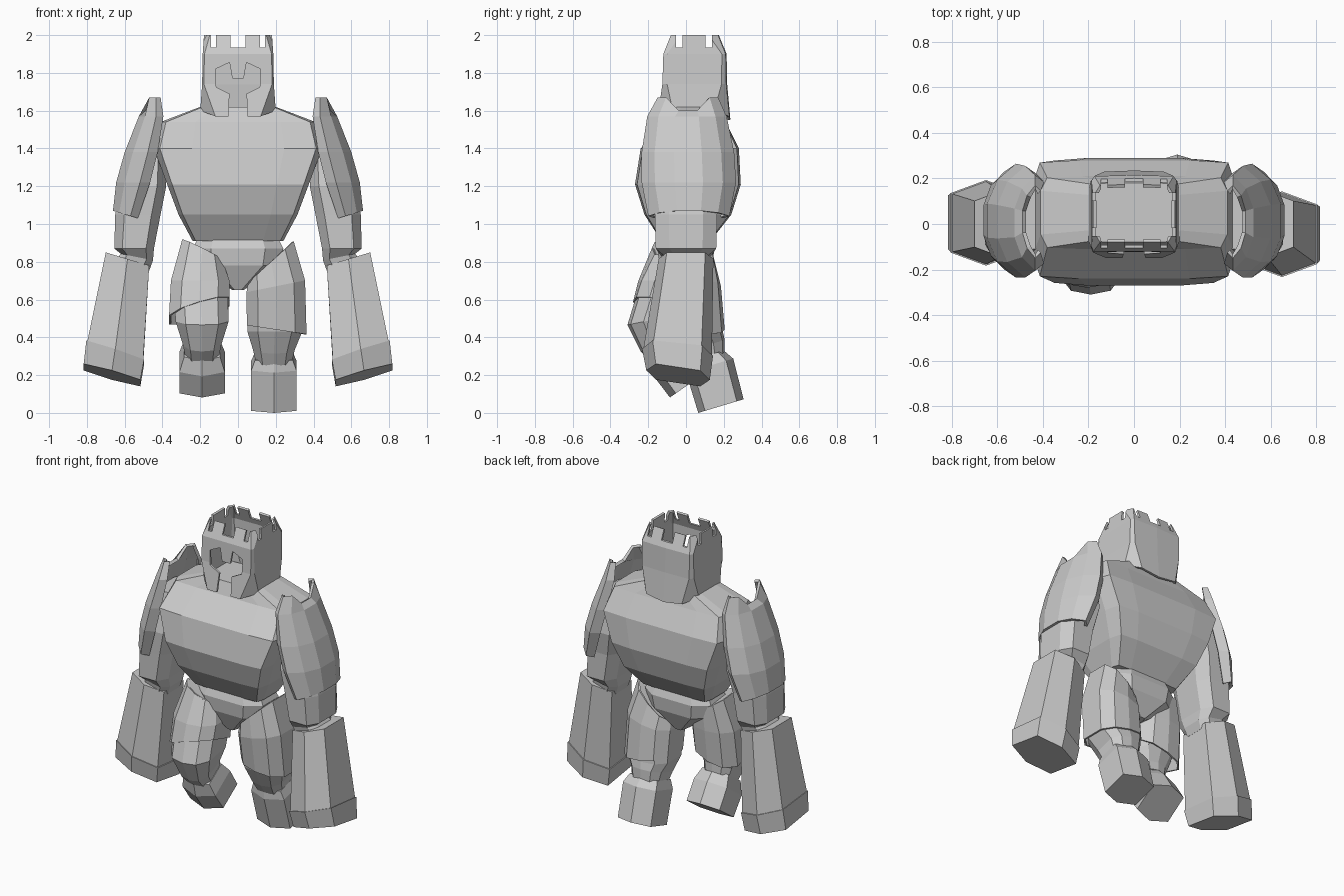
import bpy, bmesh
from mathutils import Vector

cube = bpy.data.objects.get("Cube")
if cube:
    bpy.data.objects.remove(cube, do_unlink=True)

stone = bpy.data.materials.new("grey stone")
stone.use_nodes = True
GREY = (0.6, 0.6, 0.6, 1)
stone.diffuse_color = GREY
stone.node_tree.nodes["Principled BSDF"].inputs["Base Color"].default_value = GREY


def ring(quarter):
    """Closed cross-section from the points of its first quadrant."""
    q = list(quarter)
    pts = q + [(-x, y) for x, y in reversed(q)]
    pts += [(-x, -y) for x, y in q] + [(x, -y) for x, y in reversed(q)]
    out = []
    for p in pts:
        if not out or (Vector(p) - Vector(out[-1])).length > 1e-5:
            out.append(p)
    return out


HEX = ring([(1, 0.7), (0, 1)])
OCT = ring([(1, 0.55), (0.6, 1)])
LEG = ring([(1, 0.5), (0.62, 0.9), (0, 1)])
BROAD = ring([(1, 0.6), (0.93, 0.96), (0.55, 1)])


def add(name, bm, thickness=0):
    bmesh.ops.recalc_face_normals(bm, faces=bm.faces)
    mesh = bpy.data.meshes.new(name)
    bm.to_mesh(mesh)
    bm.free()
    obj = bpy.data.objects.new(name, mesh)
    bpy.context.collection.objects.link(obj)
    mesh.materials.append(stone)
    if thickness:
        mod = obj.modifiers.new("thickness", "SOLIDIFY")
        mod.thickness = thickness
        mod.offset = -1
    return obj


def skin(rows, closed=True, caps=True):
    """Bridge rows of points into a surface."""
    bm = bmesh.new()
    rows = [[bm.verts.new(p) for p in row] for row in rows]
    n = len(rows[0])
    for a, b in zip(rows, rows[1:]):
        for i in range(n if closed else n - 1):
            j = (i + 1) % n
            bm.faces.new((a[i], a[j], b[j], b[i]))
    if caps:
        bm.faces.new(rows[0])
        bm.faces.new(rows[-1])
    return bm


def loft(name, profile, stations, side=1, caps=True, thickness=0):
    """Stations: centre x, y, z, half width, half depth, slope in x, slope in y."""
    rows = []
    for s in stations:
        cx, cy, cz, rx, ry, sx, sy = tuple(s) + (0,) * (7 - len(s))
        rows.append([(side * (cx + u * rx), cy + v * ry, cz + u * rx * sx + v * ry * sy)
                     for u, v in profile])
    return add(name, skin(rows, caps=caps), thickness)


def cut(obj, bm):
    """Subtract a temporary solid."""
    cutter = add("cutter", bm)
    cutter.hide_render = True
    mod = obj.modifiers.new("cut", "BOOLEAN")
    mod.object, mod.operation, mod.solver = cutter, "DIFFERENCE", "EXACT"
    bpy.context.view_layer.objects.active = obj
    for m in list(obj.modifiers):
        bpy.ops.object.modifier_apply(modifier=m.name)
    bpy.data.objects.remove(cutter, do_unlink=True)


def prism(outline, y0, y1):
    return skin([[(x, y, z) for x, z in outline] for y in (y0, y1)])


# Torso and pelvis
loft("torso", BROAD, [
    (0, 0.05, 1.62, 0.2, 0.13), (0, 0.05, 1.54, 0.41, 0.16),
    (0, 0.02, 1.4, 0.445, 0.26), (0, 0.01, 1.21, 0.375, 0.28),
    (0, 0.01, 1.05, 0.315, 0.23), (0, 0, 0.91, 0.24, 0.13)])
loft("pelvis", OCT, [
    (0, 0, 0.95, 0.2, 0.12), (0, 0, 0.87, 0.24, 0.15),
    (0, 0, 0.78, 0.22, 0.14), (0, 0, 0.65, 0.03, 0.08)])

# Hollow helmet: rows of height, half width, front, back, corner widths, corner depth, end drop
rows = []
for z, rx, yf, yb, cf, cb, d, drop in (
        (2.0, 0.18, -0.08, 0.17, 0.83, 0.83, 0.05, 0),
        (1.9, 0.187, -0.12, 0.21, 0.95, 0.93, 0.02, 0),
        (1.74, 0.19, -0.125, 0.213, 0.95, 0.9, 0.025, 0),
        (1.6, 0.2, -0.15, 0.23, 0.6, 0.65, 0.08, 0.03)):
    right = [(cf * rx, yf, z - drop), (rx, yf + d, z), (rx, yb - d, z), (cb * rx, yb, z - drop)]
    rows.append(right + [(0, yb + 0.005, z - 1.6 * drop)] + [(-x, y, h) for x, y, h in reversed(right)])
helmet = add("helmet", skin(rows, caps=False), 0.015)
half = [(0.03, 1.77), (0.045, 1.855), (0.12, 1.82), (0.115, 1.725), (0.045, 1.69), (0.055, 1.5)]
cut(helmet, prism(half + [(-x, z) for x, z in reversed(half)], -0.3, 0))


def box(x0, x1, y0, y1):
    return prism([(x0, 1.935), (x1, 1.935), (x1, 2.1), (x0, 2.1)], y0, y1)


# Battlements
for x, w in ((0, 0.04), (-0.13, 0.014), (0.13, 0.014)):
    cut(helmet, box(x - w, x + w, -0.3, 0.4))
for y in (-0.035, 0.12):
    cut(helmet, box(-0.4, 0.4, y - 0.017, y + 0.017))

# Arms, the right one held slightly further back
for side, label, back in ((1, "left", 0), (-1, "right", 0.05)):
    loft(label + "_upper_arm", OCT, [
        (0.46, 0.02, 1.45, 0.07, 0.13), (0.5, 0.01, 1.2, 0.12, 0.18),
        (0.53, 0, 1.05, 0.12, 0.165), (0.55, 0, 0.87, 0.105, 0.16),
        (0.535, 0, 0.825, 0.085, 0.12, 0.2), (0.56, 0, 0.78, 0.09, 0.11, 0.3)], side)
    loft(label + "_forearm", HEX, [
        (0.585, 0, 0.815, 0.115, 0.145, 0.3),
        (0.65, back - 0.045, 0.315, 0.148, 0.182, 0.33, -0.1)], side)
    loft(label + "_fist", HEX, [
        (0.65, back - 0.045, 0.32, 0.153, 0.188, 0.33, -0.1),
        (0.667, back - 0.042, 0.2, 0.15, 0.168, 0.28, -0.15)], side)

    # Curved shoulder plate, open towards the body, with a dip in its crest
    rows = []
    for z, xi, xo, yf, yb, dip in (
            (1.67, 0.41, 0.49, -0.15, 0.17, 0.07), (1.57, 0.395, 0.525, -0.205, 0.215, 0),
            (1.38, 0.425, 0.6, -0.235, 0.255, 0), (1.22, 0.465, 0.645, -0.235, 0.265, 0),
            (1.07, 0.53, 0.662, -0.2, 0.23, 0)):
        w, mid = xo - xi, (yf + yb) / 2
        arc = [(0, 0.85), (0.3, 1), (0.75, 0.72), (1, 0.3)]
        arc += [(u, -v) for u, v in reversed(arc)]
        slope = 0.3 if z < 1.1 else 0
        rows.append([(side * (xi + u * w), mid + v * (yb - yf) / 2,
                      z - slope * (1 - u) * w - (dip if abs(v) < 0.5 else 0))
                     for u, v in arc])
    plate = add(label + "_shoulder_plate", skin(rows, closed=False, caps=False), 0.02)
    # Orient the shell outwards so its thickness grows inwards
    mesh = plate.data
    if sum(p.normal.x * p.area for p in mesh.polygons) * side < 0:
        mesh.flip_normals()

# Right leg stepping forward
loft("right_thigh", LEG, [
    (-0.19, -0.04, 0.86, 0.1, 0.13, -0.5, -0.1), (-0.2, -0.08, 0.68, 0.145, 0.165),
    (-0.19, -0.14, 0.5, 0.14, 0.17, 0, 0.2), (-0.19, -0.12, 0.385, 0.1, 0.12, 0, 0.5),
    (-0.19, -0.09, 0.33, 0.09, 0.09, 0, 0.7)])
loft("right_foot", HEX, [
    (-0.19, -0.1, 0.34, 0.095, 0.09, 0, 0.7), (-0.19, -0.06, 0.27, 0.12, 0.11, 0, 0.7),
    (-0.19, 0.02, 0.155, 0.12, 0.105, 0, 0.7)])
loft("right_thigh_plate", LEG, [
    (-0.19, -0.04, 0.86, 0.105, 0.14, -0.5, -0.1), (-0.2, -0.08, 0.7, 0.155, 0.172),
    (-0.205, -0.105, 0.54, 0.16, 0.175, 0.3, -0.28)], caps=False, thickness=0.012)

# Left leg trailing behind
loft("left_thigh", LEG, [
    (0.18, 0.01, 0.79, 0.11, 0.13, 0.9), (0.195, 0.02, 0.66, 0.145, 0.155, 0.2),
    (0.195, 0.05, 0.43, 0.145, 0.145), (0.19, 0.085, 0.35, 0.11, 0.12, 0, 0.3),
    (0.19, 0.105, 0.28, 0.095, 0.1, 0, 0.3)])
loft("left_foot", HEX, [
    (0.19, 0.1, 0.3, 0.1, 0.1, 0, 0.3), (0.19, 0.125, 0.25, 0.12, 0.125, 0, 0.3),
    (0.19, 0.185, 0.036, 0.12, 0.12, 0, 0.3)])
loft("left_thigh_plate", LEG, [
    (0.175, 0.01, 0.8, 0.12, 0.14, 0.9), (0.2, 0.02, 0.67, 0.155, 0.165, 0.2),
    (0.205, 0.045, 0.44, 0.158, 0.16, -0.15)], caps=False, thickness=0.012)
